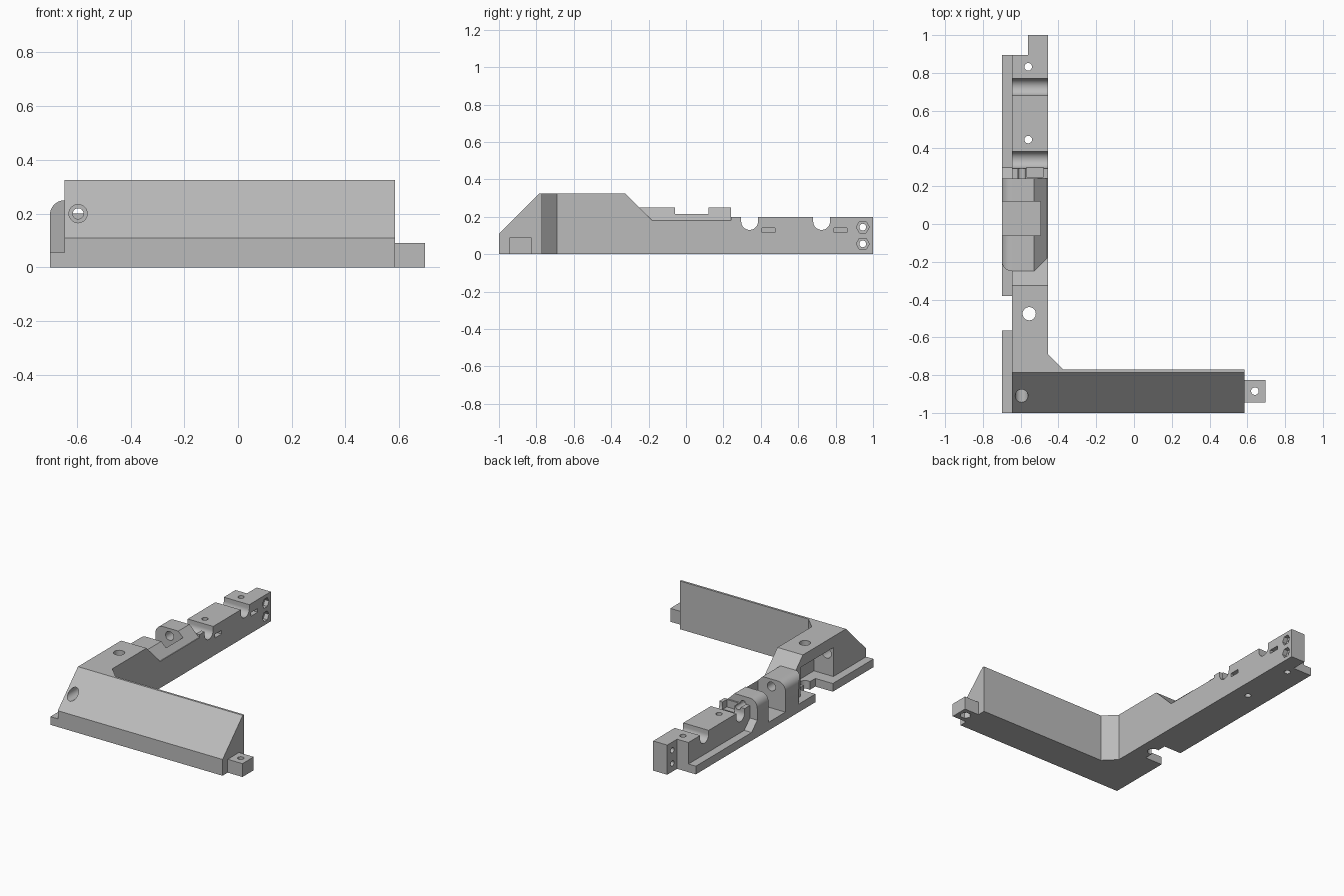
import bpy
import bmesh
import math

cube = bpy.data.objects.get("Cube")
if cube:
    bpy.data.objects.remove(cube, do_unlink=True)

grey = bpy.data.materials.new("plain_grey")
grey.use_nodes = True
COLOUR = (0.5, 0.5, 0.5, 1)
grey.diffuse_color = COLOUR
grey.node_tree.nodes["Principled BSDF"].inputs["Base Color"].default_value = COLOUR


def prism(name, outline, axis, start, end):
    """Extrude a 2D outline along x (y, z), y (x, z) or z (x, y)."""
    def place(a, b, t):
        return {"x": (t, a, b), "y": (a, t, b), "z": (a, b, t)}[axis]
    bm = bmesh.new()
    face = bm.faces.new([bm.verts.new(place(a, b, start)) for a, b in outline])
    moved = bmesh.ops.extrude_face_region(bm, geom=[face])["geom"]
    for v in moved:
        if isinstance(v, bmesh.types.BMVert):
            v.co["xyz".index(axis)] = end
    bmesh.ops.recalc_face_normals(bm, faces=bm.faces)
    mesh = bpy.data.meshes.new(name)
    bm.to_mesh(mesh)
    bm.free()
    mesh.materials.append(grey)
    obj = bpy.data.objects.new(name, mesh)
    bpy.context.collection.objects.link(obj)
    return obj


def box(name, x, y, z):
    outline = [(x[0], y[0]), (x[1], y[0]), (x[1], y[1]), (x[0], y[1])]
    return prism(name, outline, "z", *z)


def bore(axis, a, b, radius, start, end, sides=32):
    ring = [(a + radius * math.cos(math.tau * i / sides),
             b + radius * math.sin(math.tau * i / sides)) for i in range(sides)]
    return prism("cutter", ring, axis, start, end)


def combine(target, others, operation="DIFFERENCE"):
    """Apply booleans to the target and discard the helper solids."""
    for other in others:
        mod = target.modifiers.new("bool", "BOOLEAN")
        mod.operation = operation
        mod.solver = "EXACT"
        mod.object = other
        other.hide_render = True
    bpy.context.view_layer.update()
    graph = bpy.context.evaluated_depsgraph_get()
    result = bpy.data.meshes.new_from_object(target.evaluated_get(graph))
    target.modifiers.clear()
    target.data = result
    for other in others:
        bpy.data.objects.remove(other, do_unlink=True)


OUT, LEFT, RIGHT = -0.70, -0.645, -0.455   # outer rail and side arm limits in x
PIN = (-0.595, 0.20)                       # hinge pin axis in x, z

# Front arm: wedge with a sloping face
front = prism("front_arm", [(-1, 0), (-1, 0.11), (-0.785, 0.325),
                            (-0.77, 0.325), (-0.77, 0)], "x", LEFT, 0.585)
combine(front, [bore("y", *PIN, 0.034, -1.1, -0.7)])

# Inner corner gusset
prism("corner_gusset", [(RIGHT, -0.69), (-0.375, -0.77), (RIGHT, -0.77)],
      "z", 0, 0.325)

# Side arm: raised near the corner, low towards the back
side = prism("side_arm", [(-0.77, 0), (-0.77, 0.325), (-0.325, 0.325), (-0.18, 0.18),
                          (0.24, 0.18), (0.24, 0.20), (1, 0.20), (1, 0)],
             "x", LEFT, RIGHT)

# Hinge housing: rounded outer shoulder, chamfered inner shoulder
arc = [(LEFT - 0.055 * math.cos(t), 0.195 + 0.055 * math.sin(t))
       for t in [math.pi / 2 * i / 8 for i in range(9)]]
hinge = prism("hinge", [(OUT, 0.03)] + arc + [(-0.53, 0.25), (RIGHT, 0.175),
                                              (RIGHT, 0.03)], "y", -0.2, 0.24)
for v in hinge.data.vertices:
    if v.co.y < 0:
        v.co.y = -max(v.co.z, 0.2)
foot = prism("foot", [(0.20, 0.03), (0.20, 0.115), (0.24, 0.115),
                      (0.30, 0.055), (0.30, 0.03)], "x", OUT, LEFT + 0.02)
combine(side, [hinge, foot], "UNION")

# Pocket, hinge gap, end step and pin bores
cuts = [
    box("cutter", (-0.8, -0.50), (-0.65, -0.30), (0.055, 0.25)),
    box("cutter", (-0.8, -0.57), (-0.565, -0.38), (-0.1, 0.1)),
    box("cutter", (-0.8, -0.495), (-0.06, 0.12), (0.055, 0.4)),
    box("cutter", (-0.8, -0.56), (0.895, 1.1), (-0.1, 0.4)),
    box("cutter", (-0.57, -0.48), (0.25, 0.30), (0.15, 0.4)),
    bore("y", *PIN, 0.034, -0.9, -0.6),
    bore("y", *PIN, 0.02, -0.4, 0.30),
    bore("y", *PIN, 0.03, -0.15, 0.2),
    bore("z", -0.555, -0.475, 0.035, -0.1, 0.4),
]
# Cross grooves with tie slots and vertical screw holes
for y in (0.34, 0.725):
    cuts += [
        bore("x", y, 0.175, 0.045, -0.8, -0.4),
        box("cutter", (-0.8, -0.4), (y - 0.045, y + 0.045), (0.175, 0.4)),
        box("cutter", (-0.53, -0.4), (y + 0.065, y + 0.135), (0.115, 0.14)),
        bore("z", -0.56, y + 0.107, 0.02, -0.1, 0.4),
    ]
# End screw holes with hexagonal nut recesses
for z in (0.055, 0.145):
    cuts += [bore("x", 0.945, z, 0.018, -0.8, -0.4),
             bore("x", 0.945, z, 0.035, -0.485, -0.4, 6)]
combine(side, cuts)

# Outer base rails, split at the pocket and opened at the screw holes
box("front_rail", (OUT, LEFT), (-1, -0.565), (0, 0.055))
box("back_rail", (OUT, LEFT), (-0.38, 0.895), (0, 0.055))

# End tab with a screw hole and a nut recess underneath
tab = box("end_tab", (0.585, 0.695), (-0.945, -0.825), (0, 0.09))
combine(tab, [bore("z", 0.64, -0.885, 0.02, -0.1, 0.2),
              bore("z", 0.64, -0.885, 0.036, -0.1, 0.04, 6)])

# Smooth the round surfaces, keep the edges crisp
for obj in list(bpy.context.scene.objects):
    obj.select_set(obj.type == "MESH")
bpy.context.view_layer.objects.active = side
bpy.ops.object.shade_smooth_by_angle(angle=math.radians(25))
